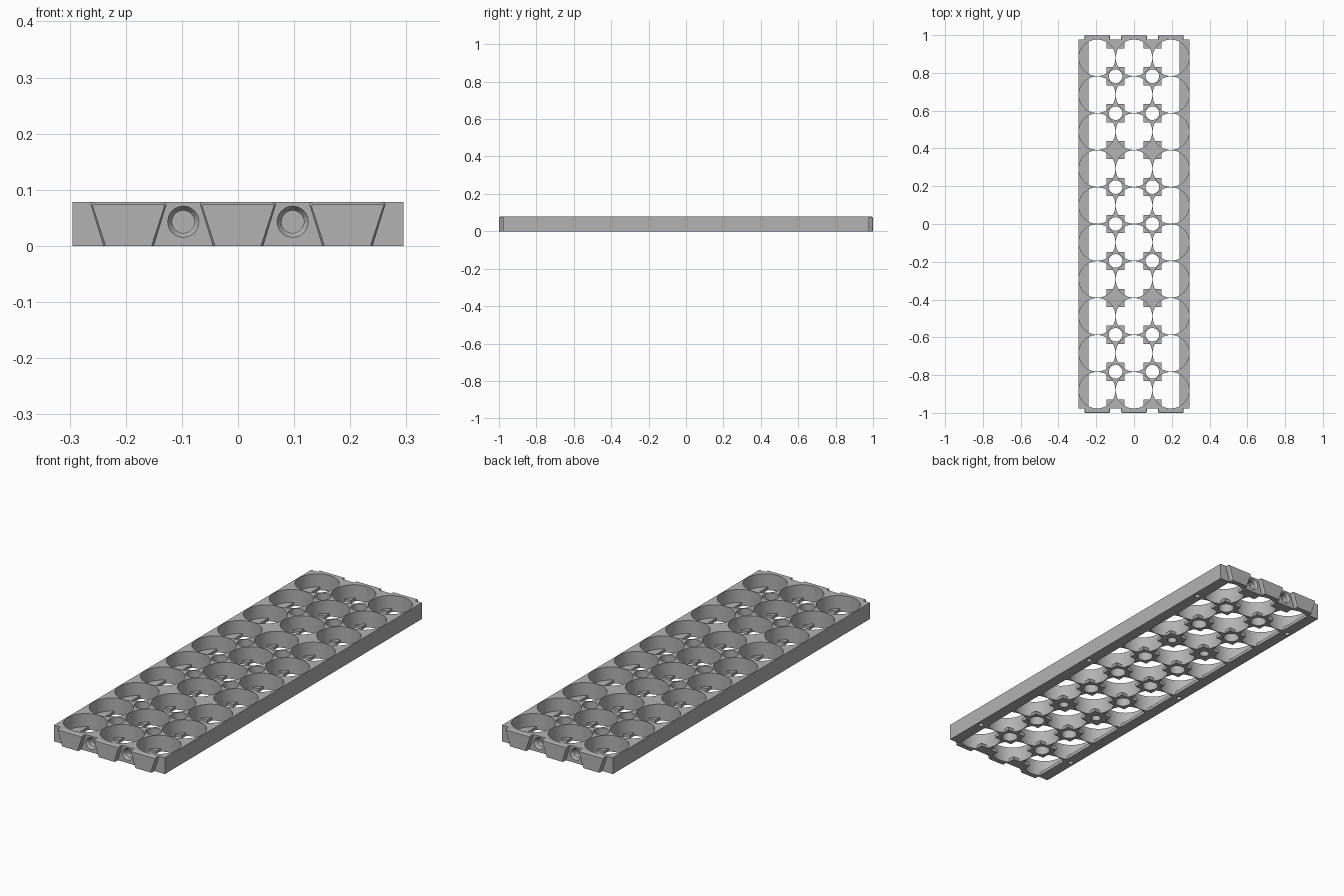
import bpy, math
from mathutils import Vector

if "Cube" in bpy.data.objects:
    bpy.data.objects.remove(bpy.data.objects["Cube"], do_unlink=True)

PX, PY = 0.195, 0.1955          # pocket pitch
W, L, H = 0.59, 1.955, 0.078    # body size
R = 0.0965                      # pocket radius
LEDGE = 0.015
COLS, ROWS = 3, 10

grey = bpy.data.materials.new("plain grey")
grey.use_nodes = True
grey.diffuse_color = (0.45, 0.45, 0.45, 1)
grey.node_tree.nodes["Principled BSDF"].inputs["Base Color"].default_value = (0.45, 0.45, 0.45, 1)


def finish(name):
    ob = bpy.context.object
    ob.name = name
    bpy.ops.object.transform_apply(location=True, rotation=True, scale=True)
    ob.data.materials.append(grey)
    return ob


def box(name, x0, x1, y0, y1, z0, z1):
    bpy.ops.mesh.primitive_cube_add(size=1, location=((x0 + x1) / 2, (y0 + y1) / 2, (z0 + z1) / 2))
    bpy.context.object.scale = (x1 - x0, y1 - y0, z1 - z0)
    return finish(name)


def cone(name, start, end, r1, r2, sides=32):
    a, b = Vector(start), Vector(end)
    bpy.ops.mesh.primitive_cone_add(vertices=sides, radius1=r1, radius2=r2,
                                    depth=(b - a).length, location=(a + b) / 2)
    bpy.context.object.rotation_euler = (b - a).to_track_quat('Z', 'Y').to_euler()
    return finish(name)


def join(parts):
    bpy.ops.object.select_all(action='DESELECT')
    for p in parts:
        p.select_set(True)
    bpy.context.view_layer.objects.active = parts[0]
    bpy.ops.object.join()
    return bpy.context.object


def combine(target, parts, operation):
    tool = join(parts)
    tool.hide_render = True
    mod = target.modifiers.new("cut", 'BOOLEAN')
    mod.operation, mod.object, mod.solver = operation, tool, 'EXACT'
    bpy.context.view_layer.objects.active = target
    bpy.ops.object.modifier_apply(modifier=mod.name)
    bpy.data.objects.remove(tool, do_unlink=True)


def tab(side, cx):
    # Tapered end tab, wide at the top, with sloping chamfered flanks
    def ring(y, grow):
        return [(cx - 0.041 - grow, y, 0), (cx + 0.041 + grow, y, 0),
                (cx + 0.064 + grow, y, H - 0.007 + grow), (cx + 0.061 + grow, y, H - 0.004 + grow),
                (cx - 0.061 - grow, y, H - 0.004 + grow), (cx - 0.064 - grow, y, H - 0.007 + grow)]
    rings = [ring(side * (L / 2 - 0.0005), 0.004), ring(side * 0.994, 0.004), ring(side, 0)]
    verts = sum(rings, [])
    faces = [[i for i in range(6)], [i for i in range(17, 11, -1)]]
    for k in (0, 6):
        faces += [[k + i, k + 6 + i, k + 6 + (i + 1) % 6, k + (i + 1) % 6] for i in range(6)]
    if side > 0:
        faces = [f[::-1] for f in faces]
    mesh = bpy.data.meshes.new("end_tab")
    mesh.from_pydata(verts, [], [f[::-1] for f in faces])
    mesh.materials.append(grey)
    ob = bpy.data.objects.new("end_tab_" + ("back" if side > 0 else "front"), mesh)
    bpy.context.collection.objects.link(ob)


# Body with round pockets
tray = box("tray", -W / 2, W / 2, -L / 2, L / 2, 0, H)
pockets = [cone("pocket", ((c - 1) * PX, (r - 4.5) * PY, -0.1), ((c - 1) * PX, (r - 4.5) * PY, 0.2), R, R, 64)
           for c in range(COLS) for r in range(ROWS)]
combine(tray, pockets, 'DIFFERENCE')

# Low ledges: square pads at pocket junctions and a strip along each long side
ledges = []
for s in (-1, 1):
    x = s * PX / 2
    for j in range(-5, 6):
        y = j * PY
        ledges.append(box("pad", x - 0.048, x + 0.048, max(y - 0.048, -L / 2),
                          min(y + 0.048, L / 2), 0, LEDGE))
    ledges.append(box("strip", min(s * 0.24, s * W / 2), max(s * 0.24, s * W / 2), -L / 2, L / 2, 0, LEDGE))
combine(tray, ledges, 'UNION')

# Junction holes, blind underside holes and side strip sockets
holes = []
for s in (-1, 1):
    x = s * PX / 2
    for j in range(-4, 5):
        blind = abs(j) == 2
        r = 0.022 if blind else 0.036
        holes.append(cone("hole", (x, j * PY, -0.05), (x, j * PY, 0.055 if blind else 0.15), r, r))
    for j in (-4, 0, 4):
        holes.append(cone("socket", (s * 0.272, j * PY, -0.05), (s * 0.272, j * PY, 0.03), 0.012, 0.012, 24))
combine(tray, holes, 'DIFFERENCE')

# Countersunk holes in both ends
bores, sinks = [], []
for s in (-1, 1):
    for e in (-1, 1):
        x, y = s * PX / 2, e * L / 2
        bores.append(cone("bore", (x, y + e * 0.05, 0.043), (x, y - e * 0.04, 0.043), 0.02, 0.02))
        sinks.append(cone("sink", (x, y + e * 0.001, 0.043), (x, y - e * 0.012, 0.043), 0.0285, 0.0195))
combine(tray, bores, 'DIFFERENCE')
combine(tray, sinks, 'DIFFERENCE')

bpy.ops.object.select_all(action='DESELECT')
tray.select_set(True)
bpy.context.view_layer.objects.active = tray
bpy.ops.object.shade_smooth_by_angle(angle=math.radians(30))

# Tabs on both ends
for side in (-1, 1):
    for c in range(COLS):
        tab(side, (c - 1) * PX)
